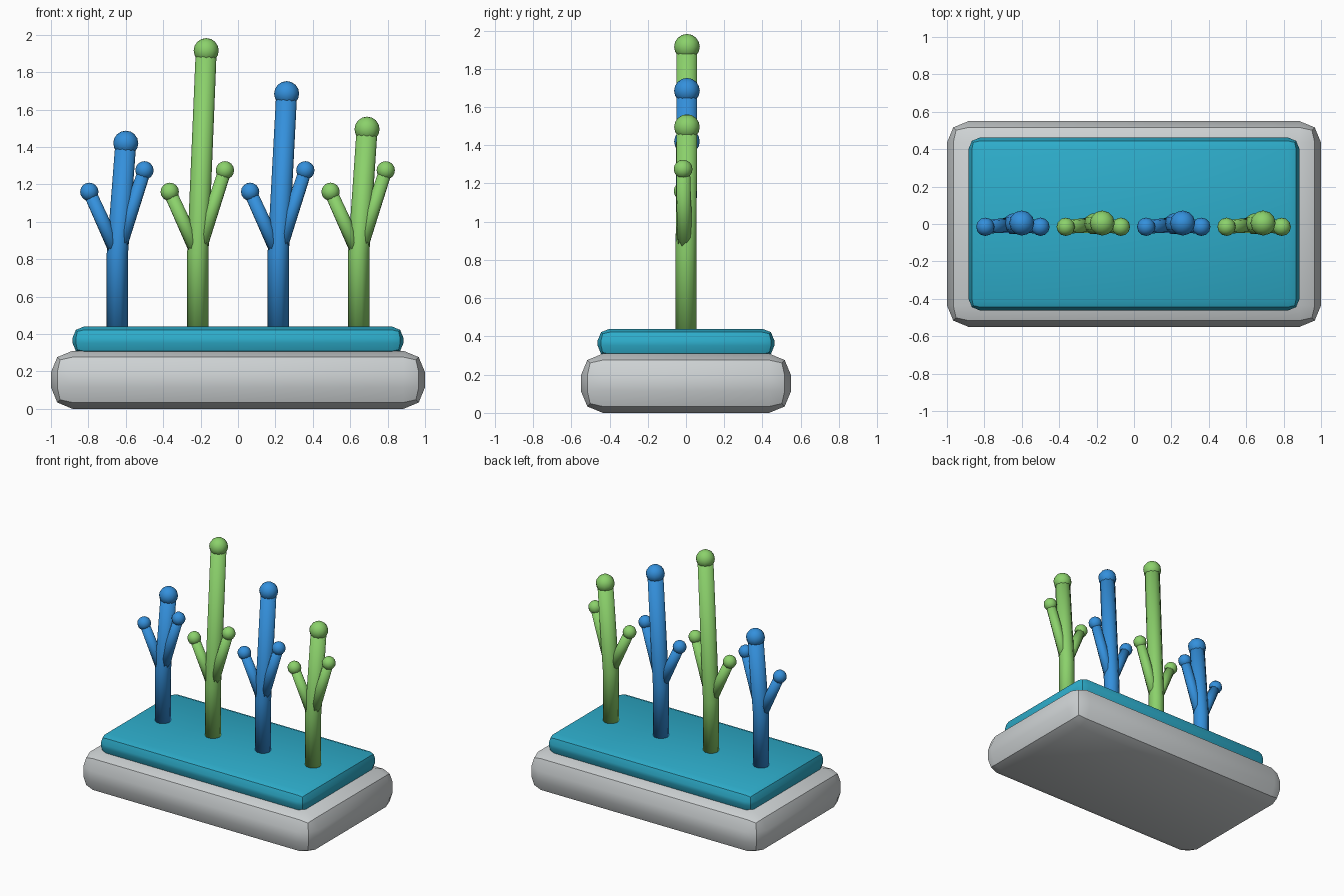
import bpy, bmesh, math
from mathutils import Vector

if "Cube" in bpy.data.objects:
    bpy.data.objects.remove(bpy.data.objects["Cube"])


def material(name, rgb):
    m = bpy.data.materials.new(name)
    m.diffuse_color = (*rgb, 1)
    m.use_nodes = True
    m.node_tree.nodes["Principled BSDF"].inputs["Base Color"].default_value = m.diffuse_color
    return m


GREY = material("light grey", (0.62, 0.65, 0.66))
TEAL = material("teal", (0.027, 0.42, 0.60))
BLUE = material("blue", (0.034, 0.279, 0.716))
GREEN = material("green", (0.258, 0.638, 0.147))


def finish(bm, name, mat, smooth=False):
    bmesh.ops.recalc_face_normals(bm, faces=bm.faces[:])
    mesh = bpy.data.meshes.new(name)
    for f in bm.faces:
        f.smooth = smooth
    bm.to_mesh(mesh)
    bm.free()
    mesh.materials.append(mat)
    ob = bpy.data.objects.new(name, mesh)
    bpy.context.collection.objects.link(ob)
    return ob


def slab(name, size, z0, z1, bevel, mat):
    bm = bmesh.new()
    bmesh.ops.create_cube(bm, size=1)
    for v in bm.verts:
        v.co = (v.co.x * size[0], v.co.y * size[1],
                z0 + (v.co.z + 0.5) * (z1 - z0))
    bmesh.ops.bevel(bm, geom=bm.edges[:], offset=bevel, segments=2,
                    profile=0.5, affect='EDGES')
    ob = finish(bm, name, mat)
    bpy.context.view_layer.objects.active = ob
    ob.select_set(True)
    bpy.ops.object.shade_smooth_by_angle(angle=math.radians(30))
    ob.select_set(False)


def tube(name, points, radii, mat, sides=10):
    # horizontal rings for the trunk, tilted rings for single branches
    bm = bmesh.new()
    pts = [Vector(p) for p in points]
    axis = (pts[-1] - pts[0]).normalized() if len(pts) == 2 else Vector((0, 0, 1))
    rot = axis.to_track_quat('Z', 'Y')
    rings = []
    for p, r in zip(pts, radii):
        rings.append([bm.verts.new(p + rot @ Vector((
            r * math.cos(math.tau * i / sides),
            r * math.sin(math.tau * i / sides), 0))) for i in range(sides)])
    for a, b in zip(rings, rings[1:]):
        for i in range(sides):
            j = (i + 1) % sides
            bm.faces.new((a[i], a[j], b[j], b[i]))
    bm.faces.new(rings[0][::-1])
    bm.faces.new(rings[-1])
    finish(bm, name, mat, True)


def ball(name, centre, radius, mat):
    bm = bmesh.new()
    bmesh.ops.create_uvsphere(bm, u_segments=12, v_segments=8, radius=radius)
    bmesh.ops.translate(bm, verts=bm.verts[:], vec=centre)
    finish(bm, name, mat, True)


# Stacked rounded base
slab("base", (2.0, 1.1), 0.0, 0.31, 0.115, GREY)
slab("upper_deck", (1.77, 0.925), 0.29, 0.44, 0.062, TEAL)

# Four branching stalks with round tips
FORK = 0.83
for n, (top, mat) in enumerate(((1.42, BLUE), (1.915, GREEN),
                                (1.685, BLUE), (1.495, GREEN)), 1):
    x = -0.645 + 0.43 * (n - 1)
    tip = (x + 0.045, 0.005, top)
    tube(f"stalk_{n}", [(x, 0, 0.42), (x, 0, FORK), tip],
         [0.057, 0.057, 0.056], mat)
    ball(f"stalk_tip_{n}", tip, 0.067, mat)
    for side, dx, z in (("left", -0.15, 1.16), ("right", 0.145, 1.275)):
        end = (x + dx, -0.015, z)
        tube(f"{side}_branch_{n}", [(x, -0.005, FORK), end],
             [0.041, 0.036], mat)
        ball(f"{side}_branch_tip_{n}", end, 0.049, mat)
